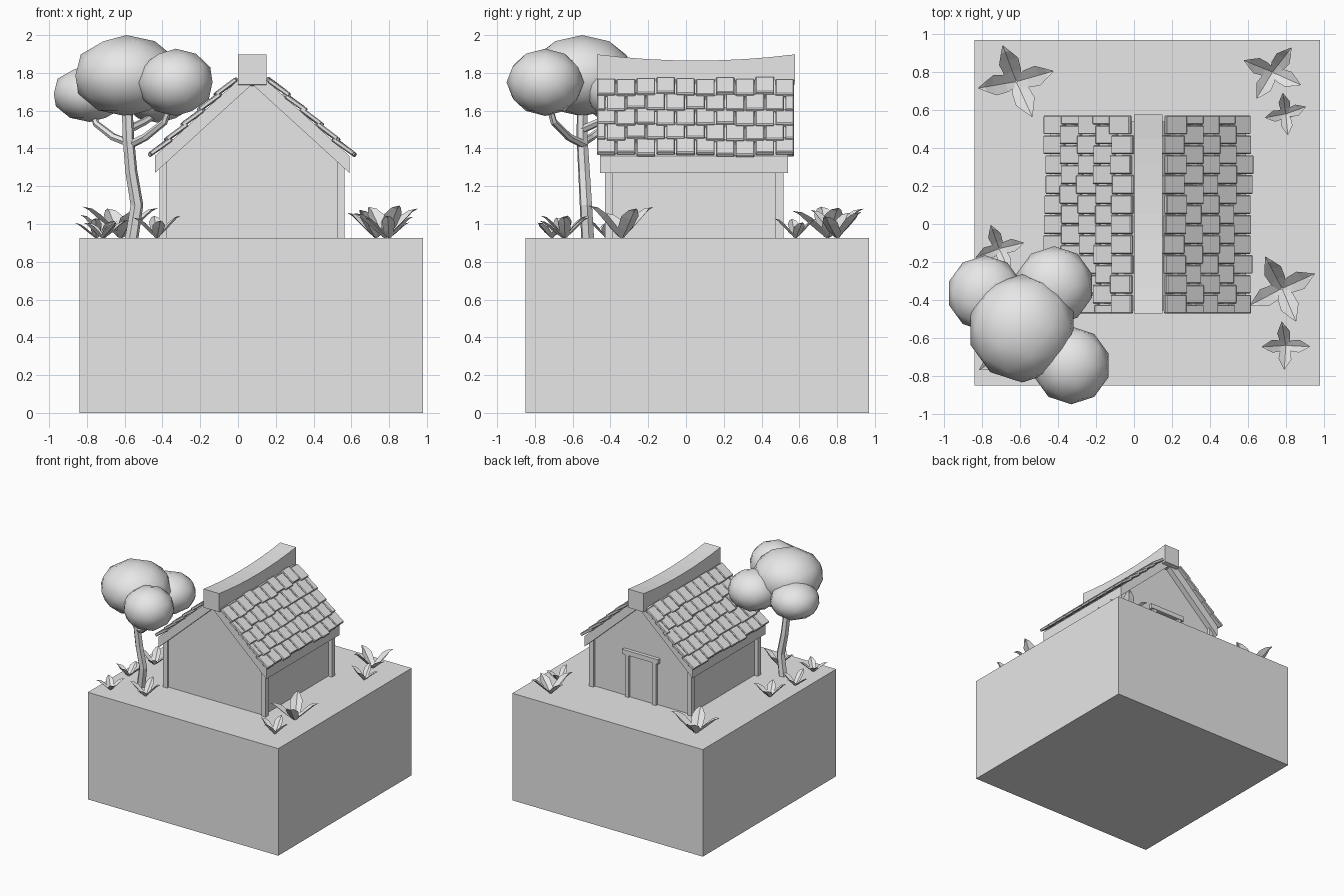
import bpy, bmesh, math, random
from mathutils import Matrix, Vector

random.seed(4)
if "Cube" in bpy.data.objects:
    bpy.data.objects.remove(bpy.data.objects["Cube"])

GREY = (0.8, 0.8, 0.8, 1)
clay = bpy.data.materials.new("light_grey")
clay.use_nodes = True
clay.diffuse_color = GREY
clay.node_tree.nodes["Principled BSDF"].inputs["Base Color"].default_value = GREY

CX, CY = 0.075, 0.05        # house centre
GROUND = 0.925
PITCH = 0.91                # roof fall per unit of width


def finish(name, bm, smooth=False):
    bmesh.ops.recalc_face_normals(bm, faces=bm.faces)
    mesh = bpy.data.meshes.new(name)
    bm.to_mesh(mesh)
    bm.free()
    mesh.materials.append(clay)
    for face in mesh.polygons:
        face.use_smooth = smooth
    obj = bpy.data.objects.new(name, mesh)
    bpy.context.collection.objects.link(obj)
    return obj


def add_box(bm, lo, hi):
    lo, hi = Vector(lo), Vector(hi)
    m = Matrix.Translation((lo + hi) / 2) @ Matrix.Diagonal((*(hi - lo), 1))
    bmesh.ops.create_cube(bm, size=1, matrix=m)


def box(name, lo, hi):
    bm = bmesh.new()
    add_box(bm, lo, hi)
    return finish(name, bm)


def prism(name, profile, y0, y1):
    """Extrude an (x, z) outline along y."""
    bm = bmesh.new()
    face = bm.faces.new([bm.verts.new((x, y0, z)) for x, z in profile])
    out = bmesh.ops.extrude_face_region(bm, geom=[face])
    verts = [g for g in out["geom"] if isinstance(g, bmesh.types.BMVert)]
    bmesh.ops.translate(bm, verts=verts, vec=(0, y1 - y0, 0))
    return finish(name, bm)


def tube(name, points, radius, end_scale):
    curve = bpy.data.curves.new(name, "CURVE")
    curve.dimensions = "3D"
    curve.bevel_depth = radius
    curve.bevel_resolution = 1
    curve.use_fill_caps = True
    spline = curve.splines.new("POLY")
    spline.points.add(len(points) - 1)
    spline.use_smooth = False
    for i, p in enumerate(points):
        spline.points[i].co = (*p, 1)
        spline.points[i].radius = 1 + (end_scale - 1) * i / (len(points) - 1)
    curve.materials.append(clay)
    obj = bpy.data.objects.new(name, curve)
    bpy.context.collection.objects.link(obj)


# Ground block
box("ground_block", (-0.84, -0.85, 0), (0.98, 0.97, GROUND))

# House walls and corner posts
half = 0.455
prism("house_walls", [(CX - half, GROUND), (CX + half, GROUND),
                      (CX + half, 1.76 - PITCH * half), (CX, 1.76),
                      (CX - half, 1.76 - PITCH * half)], -0.41, 0.49)
for sx, side in ((-1, "right"), (1, "left")):
    for y, end in ((-0.41, "front"), (0.495, "back")):
        x = CX + sx * 0.47
        box(f"{end}_{side}_post", (x - 0.02, y - 0.02, GROUND), (x + 0.02, y + 0.02, 1.33))

# Roof slab
eave = 0.515
prism("roof_slab", [(CX - eave, 1.27), (CX, 1.74), (CX + eave, 1.27),
                    (CX + eave, 1.36), (CX, 1.83), (CX - eave, 1.36)], -0.455, 0.54)

# Roof tiles: overlapping rows, every other row shifted by half a tile
bm = bmesh.new()
slope = math.atan(PITCH)
length, thick, step = 0.135, 0.024, 0.105
for side in (-1, 1):
    for row in range(5):
        cuts = [i * step for i in range(11)]
        if row % 2:
            cuts = [0] + [(i + 0.5) * step for i in range(10)] + [10 * step]
        for a, b in zip(cuts, cuts[1:]):
            d = 0.535 - row * 0.087 + random.uniform(-0.008, 0.008)
            tilt = slope - 0.11 + random.uniform(-0.02, 0.02)
            m = (Matrix.Translation((CX + side * d, -0.475 + (a + b) / 2, 1.845 - PITCH * d))
                 @ Matrix.Rotation(side * tilt, 4, "Y")
                 @ Matrix.Translation((-side * length / 2, 0, thick / 2))
                 @ Matrix.Diagonal((length, b - a - 0.006, thick, 1)))
            bmesh.ops.create_cube(bm, size=1, matrix=m)
tiles = finish("roof_tiles", bm)
bevel = tiles.modifiers.new("soft_edges", "BEVEL")
bevel.width = 0.005
bevel.segments = 1

# Sagging ridge beam
bm = bmesh.new()
rings = []
for i in range(9):
    t = i / 4 - 1
    z = 1.705 + 0.033 * t * t
    rings.append([bm.verts.new((CX + x, CY + 0.003 + t * 0.525, z + h))
                  for x, h in ((-0.075, 0), (0.075, 0), (0.075, 0.16), (-0.075, 0.16))])
for r, s in zip(rings, rings[1:]):
    for k in range(4):
        bm.faces.new((r[k], r[k - 1], s[k - 1], s[k]))
bm.faces.new(rings[0])
bm.faces.new(rings[-1])
finish("ridge_beam", bm)

# Back door with frame
box("door_panel", (CX - 0.12, 0.488, GROUND), (CX + 0.12, 0.497, GROUND + 0.36))
for sx, side in ((-1, "right"), (1, "left")):
    x = CX + sx * 0.13
    box(f"door_jamb_{side}", (x - 0.017, 0.48, GROUND), (x + 0.017, 0.515, GROUND + 0.37))
box("door_lintel", (CX - 0.172, 0.48, GROUND + 0.365), (CX + 0.172, 0.52, GROUND + 0.405))

# Tree trunk and branches
tube("tree_trunk", [(-0.565, -0.52, 0.91), (-0.535, -0.53, 1.1), (-0.565, -0.54, 1.28),
                    (-0.58, -0.55, 1.45), (-0.59, -0.55, 1.7)], 0.036, 0.8)
for name, path in {
    "branch_right": [(-0.58, -0.55, 1.43), (-0.66, -0.5, 1.46), (-0.75, -0.41, 1.53), (-0.79, -0.36, 1.65)],
    "branch_front": [(-0.57, -0.54, 1.42), (-0.49, -0.62, 1.46), (-0.39, -0.7, 1.54), (-0.34, -0.74, 1.68)],
    "branch_left": [(-0.58, -0.55, 1.5), (-0.5, -0.46, 1.54), (-0.42, -0.36, 1.59), (-0.4, -0.32, 1.7)],
}.items():
    tube(name, path, 0.022, 0.75)

# Foliage
for name, centre, r, rz in (("foliage_crown", (-0.59, -0.55, 1.785), 0.285, 0.215),
                            ("foliage_front", (-0.33, -0.745, 1.75), 0.205, 0.178),
                            ("foliage_left", (-0.42, -0.325, 1.70), 0.208, 0.165),
                            ("foliage_right", (-0.785, -0.365, 1.69), 0.2, 0.15)):
    bm = bmesh.new()
    bmesh.ops.create_icosphere(bm, subdivisions=2, radius=1,
                               matrix=Matrix.Translation(centre) @ Matrix.Diagonal((r, r, rz, 1)))
    finish(name, bm, smooth=True)

# Ground plants: folded pointed leaves around a centre
SPINE = ((0.03, 0, 0.1), (0.3, 0.25, 0.23), (0.62, 0.58, 0.27), (0.85, 0.82, 0.14))


def plant(name, x, y, r, turn):
    bm = bmesh.new()
    for k in range(4):
        angle = math.radians(turn + 90 * k + random.uniform(-10, 10))
        lift = random.uniform(0.75, 1.05)
        m = (Matrix.Translation((x, y, GROUND)) @ Matrix.Rotation(angle, 4, "Z")
             @ Matrix.Diagonal((r, r, r * lift, 1)))
        rows = [[bm.verts.new(m @ Vector((d - abs(s) * 0.05, s * w, z + abs(s) * w * 0.4)))
                 for s in (-1, 0, 1)] for d, z, w in SPINE]
        tip = bm.verts.new(m @ Vector((1.03, 0, 0.93)))
        for a, b in zip(rows, rows[1:]):
            for i in (0, 1):
                bm.faces.new((a[i], a[i + 1], b[i + 1], b[i]))
        for i in (0, 1):
            bm.faces.new((rows[-1][i], rows[-1][i + 1], tip))
    finish(name, bm)


for i, spec in enumerate(((-0.62, 0.75, 0.2, 15), (0.73, 0.80, 0.16, 60), (0.80, 0.58, 0.11, 12),
                          (-0.71, -0.13, 0.13, 20), (0.78, -0.34, 0.185, 28), (0.80, -0.64, 0.125, 0),
                          (-0.43, -0.65, 0.125, 10), (-0.72, -0.71, 0.11, 40), (-0.75, -0.42, 0.11, 0))):
    plant(f"plant_{i + 1}", *spec)
